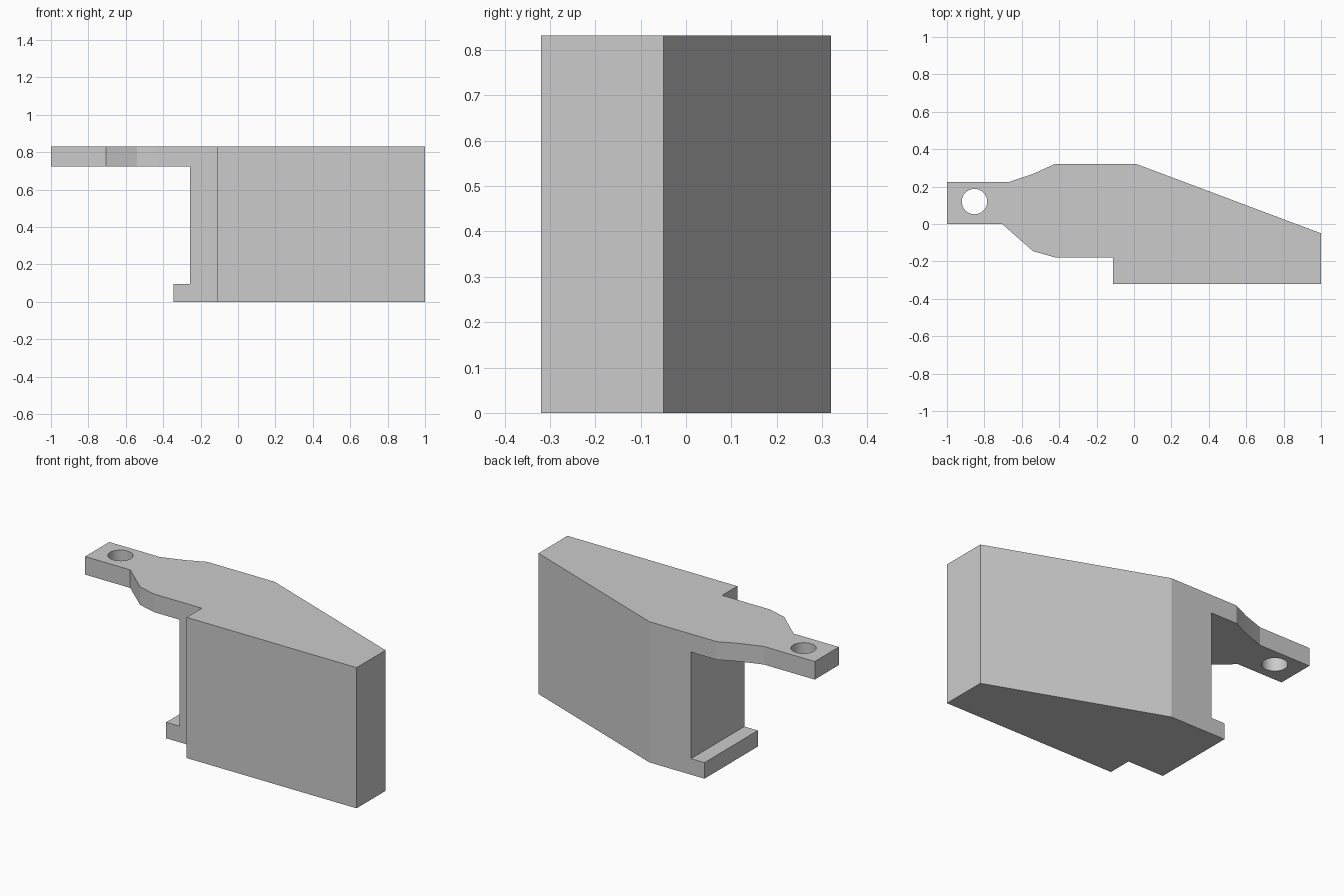
import bpy, bmesh
from math import radians
from mathutils import Vector

if "Cube" in bpy.data.objects:
    bpy.data.objects.remove(bpy.data.objects["Cube"])

TOP = 0.832


def prism(name, points, offset):
    """Closed solid made by extruding a flat profile along offset."""
    bm = bmesh.new()
    face = bm.faces.new([bm.verts.new(p) for p in points])
    ext = bmesh.ops.extrude_face_region(bm, geom=[face], use_keep_orig=True)
    bmesh.ops.translate(bm, vec=Vector(offset),
                        verts=[v for v in ext["geom"] if isinstance(v, bmesh.types.BMVert)])
    bmesh.ops.recalc_face_normals(bm, faces=bm.faces)
    mesh = bpy.data.meshes.new(name)
    bm.to_mesh(mesh)
    bm.free()
    obj = bpy.data.objects.new(name, mesh)
    bpy.context.collection.objects.link(obj)
    return obj


def cut(target, cutter):
    cutter.hide_render = True
    mod = target.modifiers.new("cut", "BOOLEAN")
    mod.operation = "DIFFERENCE"
    mod.solver = "EXACT"
    mod.object = cutter
    bpy.ops.object.select_all(action="DESELECT")
    bpy.context.view_layer.objects.active = target
    target.select_set(True)
    bpy.ops.object.modifier_apply(modifier=mod.name)
    bpy.data.objects.remove(cutter)


# Full-height block from the plan outline
outline = [(-1, 0), (-0.705, 0), (-0.54, -0.145), (-0.425, -0.178),
           (-0.112, -0.178), (-0.112, -0.32), (1, -0.32), (1, -0.05),
           (0.015, 0.32), (-0.425, 0.32), (-0.535, 0.27), (-0.667, 0.225),
           (-1, 0.225)]
bracket = prism("bracket_body", [(x, y, 0) for x, y in outline], (0, 0, TOP))

# Space below the arm, leaving a small foot lip
notch = [(-1.2, -0.1), (-0.345, -0.1), (-0.345, 0.095), (-0.257, 0.095),
         (-0.257, 0.725), (-1.2, 0.725)]
cut(bracket, prism("arm_notch_cutter", [(x, -0.6, z) for x, z in notch], (0, 1.2, 0)))

# Round hole at the arm's end
bpy.ops.mesh.primitive_cylinder_add(vertices=48, radius=0.068, depth=0.5,
                                    location=(-0.853, 0.12, 0.78))
cut(bracket, bpy.context.object)

bpy.ops.object.shade_smooth_by_angle(angle=radians(12))
